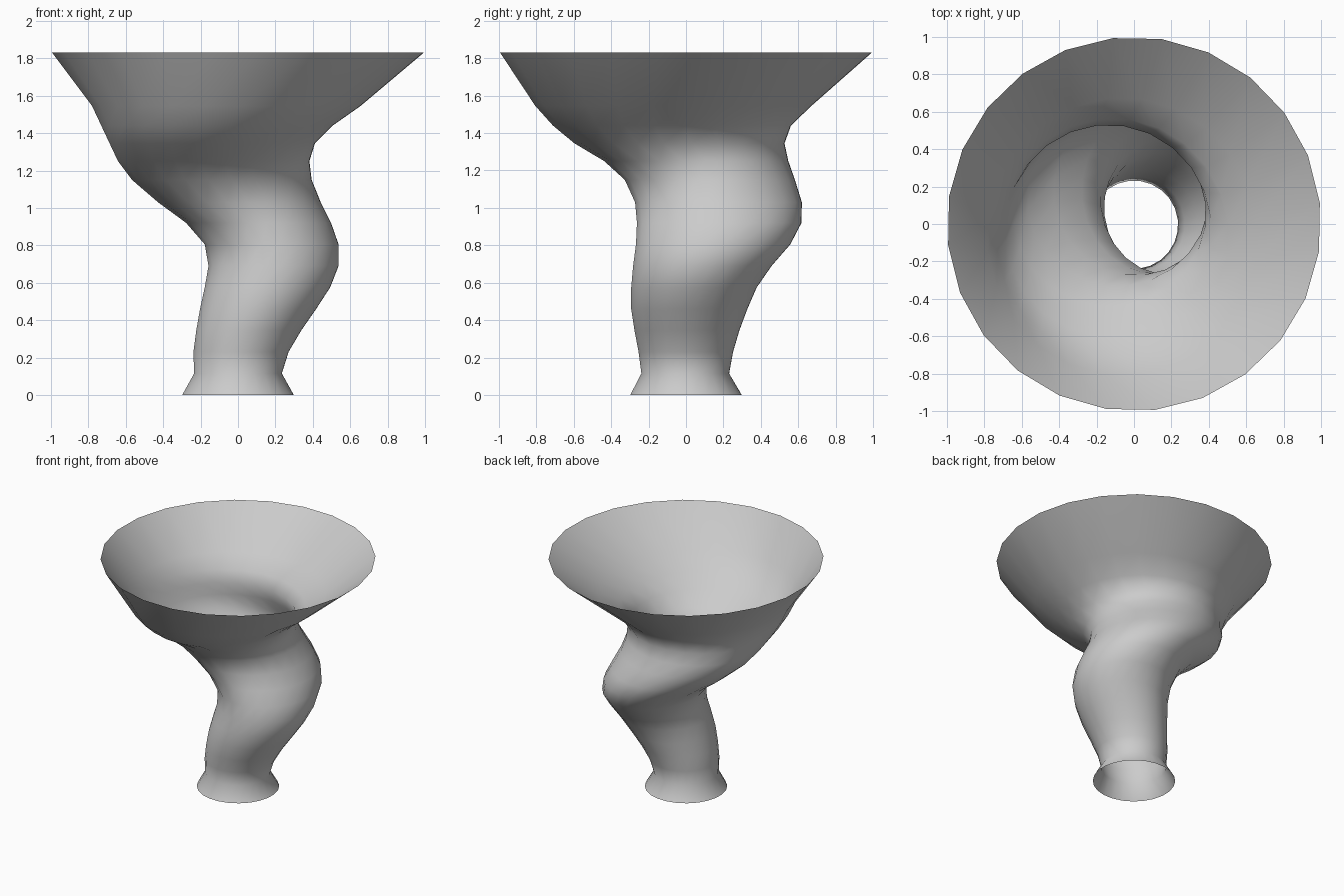
import bpy, bmesh, math

SIDES = 24
TURN = math.radians(6.5)

# Horizontal sections of the winding funnel: z, x min, x max, y min, y max
SECTIONS = [
    (0.00, -0.30, 0.30, -0.30, 0.30),
    (0.115, -0.236, 0.236, -0.24, 0.232),
    (0.23, -0.24, 0.272, -0.255, 0.253),
    (0.345, -0.225, 0.34, -0.277, 0.287),
    (0.46, -0.205, 0.42, -0.295, 0.33),
    (0.575, -0.18, 0.495, -0.295, 0.38),
    (0.69, -0.16, 0.54, -0.285, 0.46),
    (0.805, -0.18, 0.54, -0.27, 0.56),
    (0.92, -0.28, 0.50, -0.265, 0.62),
    (1.03, -0.43, 0.445, -0.275, 0.622),
    (1.15, -0.57, 0.397, -0.33, 0.585),
    (1.25, -0.645, 0.385, -0.44, 0.55),
    (1.345, -0.69, 0.415, -0.60, 0.53),
    (1.44, -0.735, 0.51, -0.715, 0.565),
    (1.545, -0.785, 0.66, -0.81, 0.675),
    (1.83, -1.00, 1.00, -1.00, 1.00),
]


def loft(name, sections):
    bm = bmesh.new()
    rings = []
    for z, x0, x1, y0, y1 in sections:
        ring = []
        for i in range(SIDES):
            a = TURN + math.tau * i / SIDES
            ring.append(bm.verts.new(((x0 + x1) / 2 + (x1 - x0) / 2 * math.cos(a),
                                      (y0 + y1) / 2 + (y1 - y0) / 2 * math.sin(a), z)))
        rings.append(ring)
    for lo, hi in zip(rings, rings[1:]):
        for i in range(SIDES):
            j = (i + 1) % SIDES
            bm.faces.new((lo[i], lo[j], hi[j], hi[i])).smooth = True
    mesh = bpy.data.meshes.new(name)
    bm.to_mesh(mesh)
    bm.free()
    obj = bpy.data.objects.new(name, mesh)
    bpy.context.collection.objects.link(obj)
    return obj


# Thin open shell, open at the foot and the rim
loft("twisted_funnel_vase", SECTIONS)
